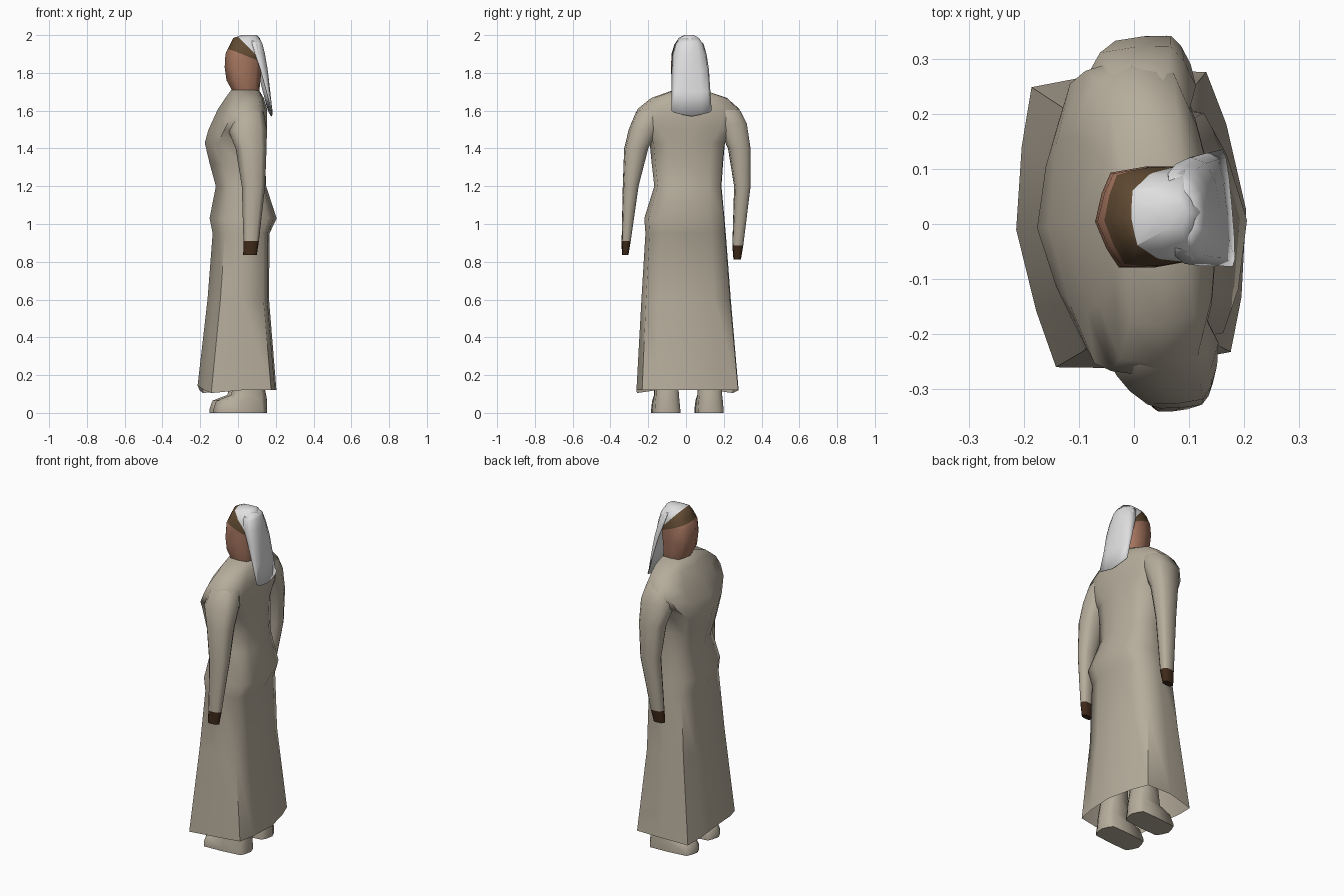
import bpy, bmesh, math
from mathutils import Matrix, Vector

TURN = Matrix.Rotation(math.radians(5), 4, 'Z')   # figure stands slightly turned


def material(name, rgb):
    m = bpy.data.materials.new(name)
    m.diffuse_color = (*rgb, 1)
    return m


CLOTH = material("beige cloth", (0.465, 0.415, 0.33))
SKIN = material("skin", (0.38, 0.18, 0.115))
HAIR = material("brown hair", (0.12, 0.07, 0.033))
HAND = material("dark brown hand", (0.05, 0.023, 0.01))
WHITE = material("white scarf", (0.74, 0.74, 0.75))


def section(c):
    """Unit outline, front at -x; c near 1 is boxy, smaller is rounder."""
    half = [(-1, 0), (-(0.54 + c * 0.46), 0.55), (-c, 0.94), (0, 1),
            (c, 0.94), (0.56 + c * 0.44, 0.58), (1, 0)]
    return half + [(x, -y) for x, y in half[-2:0:-1]]


def finish(name, bm, mats, angle=65, solid=0):
    bmesh.ops.recalc_face_normals(bm, faces=bm.faces)
    bm.transform(TURN)
    me = bpy.data.meshes.new(name)
    bm.to_mesh(me)
    bm.free()
    ob = bpy.data.objects.new(name, me)
    bpy.context.collection.objects.link(ob)
    for m in mats:
        me.materials.append(m)
    if solid:
        mod = ob.modifiers.new("thickness", 'SOLIDIFY')
        mod.thickness = solid
    bpy.ops.object.select_all(action='DESELECT')
    ob.select_set(True)
    bpy.context.view_layer.objects.active = ob
    bpy.ops.object.shade_smooth_by_angle(angle=math.radians(angle))
    return ob


def bridge(bm, loops, closed=True):
    for a, b in zip(loops, loops[1:]):
        n = len(a)
        for i in range(n if closed else n - 1):
            j = (i + 1) % n
            bm.faces.new((a[i], a[j], b[j], b[i]))


def loft(rings, bottom=True, top=True):
    """Rings are (z, x0, x1, y0, y1, boxiness), from bottom to top."""
    bm = bmesh.new()
    loops = []
    for z, x0, x1, y0, y1, c in rings:
        loops.append([bm.verts.new(((x0 + x1) / 2 + u * (x1 - x0) / 2,
                                    (y0 + y1) / 2 + v * (y1 - y0) / 2, z))
                      for u, v in section(c)])
    bridge(bm, loops)
    if bottom:
        bm.faces.new(loops[0])
    if top:
        bm.faces.new(loops[-1])
    return bm


# robe: open hem, hips, waist, chest, broad shoulders
bm = loft([(0.12, -0.214, 0.205, -0.263, 0.280, 0.76),
           (0.60, -0.162, 0.165, -0.237, 0.238, 0.70),
           (0.95, -0.135, 0.167, -0.217, 0.210, 0.68),
           (1.03, -0.152, 0.205, -0.224, 0.202, 0.66),
           (1.20, -0.117, 0.150, -0.170, 0.187, 0.66),
           (1.32, -0.150, 0.146, -0.182, 0.197, 0.66),
           (1.43, -0.176, 0.150, -0.192, 0.208, 0.66),
           (1.50, -0.156, 0.156, -0.262, 0.280, 0.60),
           (1.56, -0.128, 0.156, -0.280, 0.302, 0.55),
           (1.61, -0.105, 0.155, -0.258, 0.280, 0.55),
           (1.667, -0.066, 0.138, -0.188, 0.215, 0.58),
           (1.71, -0.035, 0.112, -0.068, 0.088, 0.66)], bottom=False)
for v in bm.verts:                      # hem lifts at the front, dips at the front corners
    if v.co.z < 0.2:
        if v.co.x < -0.2:
            v.co.z = 0.145
        elif v.co.x < -0.1 and abs(v.co.y) > 0.2:
            v.co.z = 0.105
finish("robe", bm, [CLOTH])

# sleeves and hands: z, x centre, x radius, outer reach, inner reach
ARM_LEFT = [(0.835, 0.035, 0.036, 0.343, 0.310), (0.91, 0.042, 0.041, 0.345, 0.298),
            (1.20, 0.056, 0.062, 0.340, 0.258), (1.40, 0.046, 0.082, 0.332, 0.205),
            (1.50, 0.030, 0.104, 0.306, 0.150), (1.59, 0.035, 0.085, 0.270, 0.120),
            (1.63, 0.035, 0.050, 0.220, 0.100)]
ARM_RIGHT = [(0.812, 0.010, 0.036, 0.290, 0.252), (0.885, 0.020, 0.041, 0.302, 0.245),
             (1.20, 0.050, 0.062, 0.338, 0.252), (1.40, 0.046, 0.082, 0.338, 0.220),
             (1.53, 0.030, 0.104, 0.320, 0.160), (1.60, 0.035, 0.085, 0.285, 0.120),
             (1.64, 0.035, 0.050, 0.240, 0.100)]
for side, s, arm in (("left", -1, ARM_LEFT), ("right", 1, ARM_RIGHT)):
    rings = [(z, x - r, x + r, s * a, s * b, 0.62) for z, x, r, a, b in arm]
    finish(side + "_sleeve", loft(rings[1:], bottom=False), [CLOTH])
    finish(side + "_hand", loft(rings[:2]), [HAND])

# boots
for side, y in (("left", -0.108), ("right", 0.122)):
    rings = [(z, a, b, y - w, y + w, c) for z, a, b, w, c in (
        (0.0, -0.142, 0.145, 0.072, 0.80), (0.015, -0.142, 0.145, 0.072, 0.80),
        (0.065, -0.125, 0.145, 0.068, 0.74), (0.095, -0.045, 0.140, 0.064, 0.70),
        (0.20, -0.030, 0.120, 0.062, 0.66), (0.45, -0.030, 0.110, 0.062, 0.66))]
    finish(side + "_boot", loft(rings), [CLOTH])

# head: skin, hair band and scarf crown cut along sloping planes
bm = loft([(1.66, -0.020, 0.105, -0.060, 0.080, 0.66),
           (1.71, -0.032, 0.115, -0.072, 0.092, 0.66),
           (1.76, -0.060, 0.120, -0.080, 0.098, 0.64),
           (1.83, -0.070, 0.128, -0.082, 0.102, 0.64),
           (1.90, -0.066, 0.140, -0.080, 0.100, 0.64),
           (1.95, -0.042, 0.130, -0.066, 0.088, 0.62),
           (1.985, -0.024, 0.116, -0.042, 0.064, 0.62),
           (2.00, 0.020, 0.100, -0.014, 0.036, 0.62)])
cuts = [(Vector((0.4, 0, 1)), Vector((0, 0, 1.905))),
        (Vector((1.05, 0, 1)), Vector((0, 0, 1.988)))]
for no, co in cuts:
    bmesh.ops.bisect_plane(bm, geom=bm.verts[:] + bm.edges[:] + bm.faces[:],
                           plane_co=co, plane_no=no)
for f in bm.faces:
    p = f.calc_center_median()
    above = [(p - co).dot(no) > 0 for no, co in cuts]
    f.material_index = 2 if all(above) else 1 if above[0] else 0
finish("head", bm, [SKIN, HAIR, WHITE])

# scarf drape down the back: z, back x, side-edge x, y centre, half width
bm = bmesh.new()
loops = []
for z, back, edge, yc, w in ((1.585, 0.180, 0.172, 0.014, 0.107),
                             (1.70, 0.170, 0.145, 0.014, 0.103),
                             (1.82, 0.157, 0.112, 0.013, 0.099),
                             (1.90, 0.144, 0.085, 0.011, 0.091),
                             (1.955, 0.131, 0.070, 0.011, 0.076),
                             (1.986, 0.112, 0.070, 0.011, 0.046)):
    row = []
    for i in range(7):
        t = i / 3 - 1
        lift = 0.015 * (2 * abs(t) - 1) if z < 1.6 else 0
        row.append(bm.verts.new((back - (back - edge) * abs(t) ** 2.5,
                                 yc + w * math.sin(t * math.pi / 2), z + lift)))
    loops.append(row)
bridge(bm, loops, closed=False)
finish("scarf_drape", bm, [WHITE], 60, 0.004)
